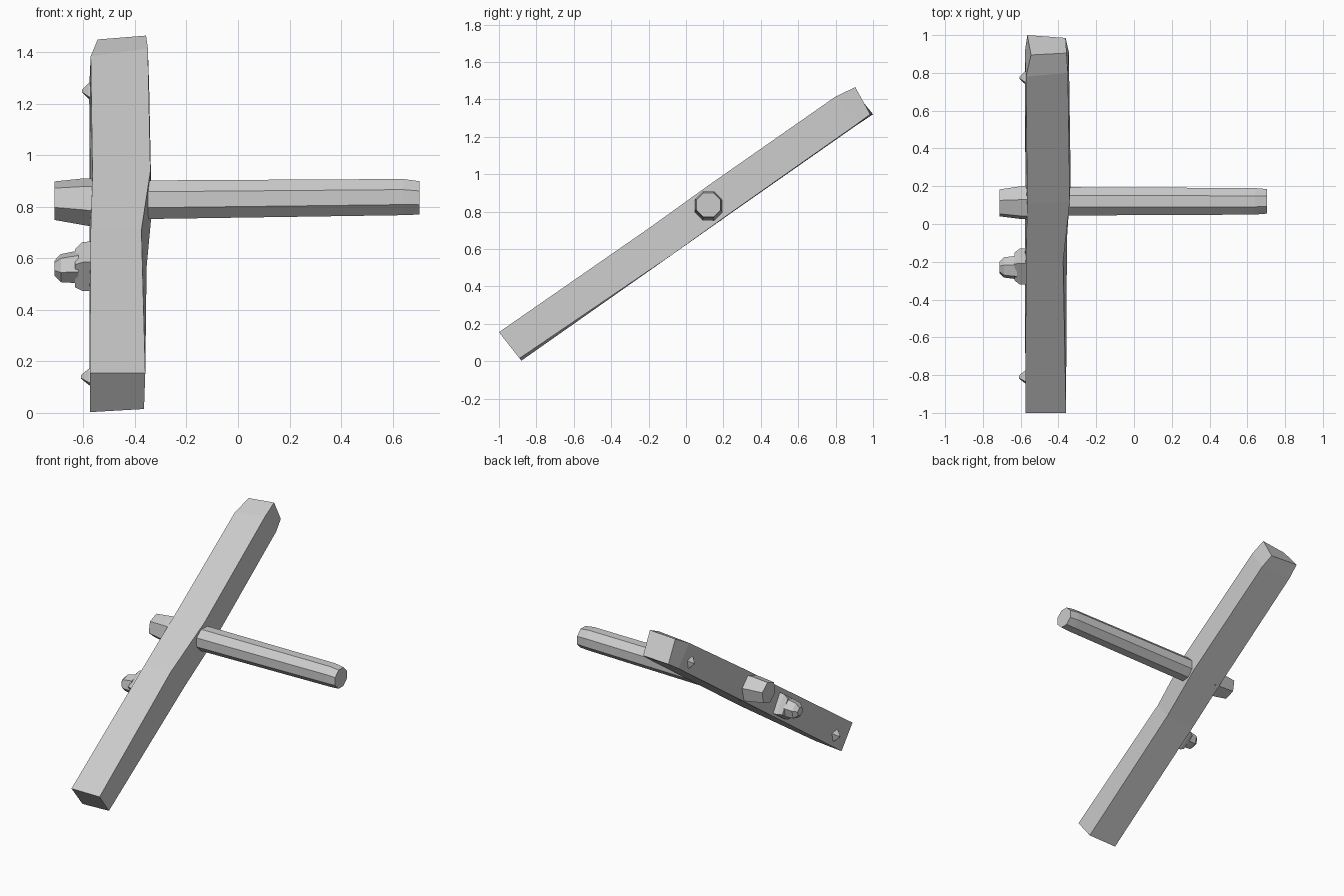
import bpy, bmesh, math

cube = bpy.data.objects.get("Cube")
if cube:
    bpy.data.objects.remove(cube, do_unlink=True)

gray = bpy.data.materials.new("plain_gray")
gray.use_nodes = True
COLOR = (0.6, 0.6, 0.6, 1)
gray.diffuse_color = COLOR
gray.node_tree.nodes["Principled BSDF"].inputs["Base Color"].default_value = COLOR

SLOPE = math.radians(35)  # tilt of the beam


def loft(name, rings):
    """Skin a list of equal-length point rings and cap both ends."""
    bm = bmesh.new()
    loops = [[bm.verts.new(p) for p in ring] for ring in rings]
    n = len(loops[0])
    for a, b in zip(loops, loops[1:]):
        for i in range(n):
            j = (i + 1) % n
            bm.faces.new((a[i], a[j], b[j], b[i]))
    bm.faces.new(loops[0])
    bm.faces.new(loops[-1])
    bmesh.ops.recalc_face_normals(bm, faces=bm.faces)
    mesh = bpy.data.meshes.new(name)
    bm.to_mesh(mesh)
    bm.free()
    mesh.materials.append(gray)
    obj = bpy.data.objects.new(name, mesh)
    bpy.context.collection.objects.link(obj)
    return obj


def rod(name, sides, turn, sections):
    """Faceted rod along x; each section is (x, centre y, centre z, radius)."""
    rings = []
    for x, y, z, r in sections:
        angles = [turn + math.tau * i / sides for i in range(sides)]
        rings.append([(x, y + r * math.cos(a), z + r * math.sin(a)) for a in angles])
    return loft(name, rings)


# Slanted beam: top left, top right, bottom right, bottom left of each section
loft("beam", [
    [(-.575, -1, .155), (-.36, -1, .155), (-.365, -.89, .015), (-.575, -.88, .003)],
    [(-.572, -.2, .71), (-.375, -.2, .71), (-.355, -.08, .565), (-.578, -.08, .565)],
    [(-.565, .11, .93), (-.34, .12, .94), (-.335, .22, .78), (-.575, .21, .77)],
    [(-.572, .78, 1.385), (-.35, .80, 1.415), (-.345, .91, 1.265), (-.578, .91, 1.26)],
    [(-.545, .895, 1.45), (-.357, .905, 1.465), (-.362, .985, 1.32), (-.565, 1, 1.32)],
])

# Crossbar and its stub on the other side
EIGHTH = math.pi / 8
rod("crossbar", 8, EIGHTH, [
    (-.40, .12, .828, .081), (-.335, .12, .828, .081),
    (.64, .12, .838, .076), (.705, .12, .835, .07)])
rod("crossbar_stub", 6, .35, [
    (-.54, .115, .815, .098), (-.60, .113, .82, .092), (-.712, .112, .824, .076)])

# Bolt with a square plate and faceted head
rod("bolt_plate", 4, SLOPE + math.pi / 4, [
    (-.56, -.225, .57, .099), (-.605, -.225, .568, .096), (-.632, -.225, .562, .076)])
rod("bolt_head", 6, .3, [
    (-.62, -.23, .567, .065), (-.688, -.23, .562, .056), (-.713, -.23, .562, .03)])

# Pointed studs near both ends
for label, y, z, tip in (("upper", .775, 1.25, -.605), ("lower", -.81, .14, -.61)):
    rod(label + "_stud", 4, SLOPE, [
        (-.56, y, z, .05), (-.58, y, z, .038), (tip, y, z, .008)])
